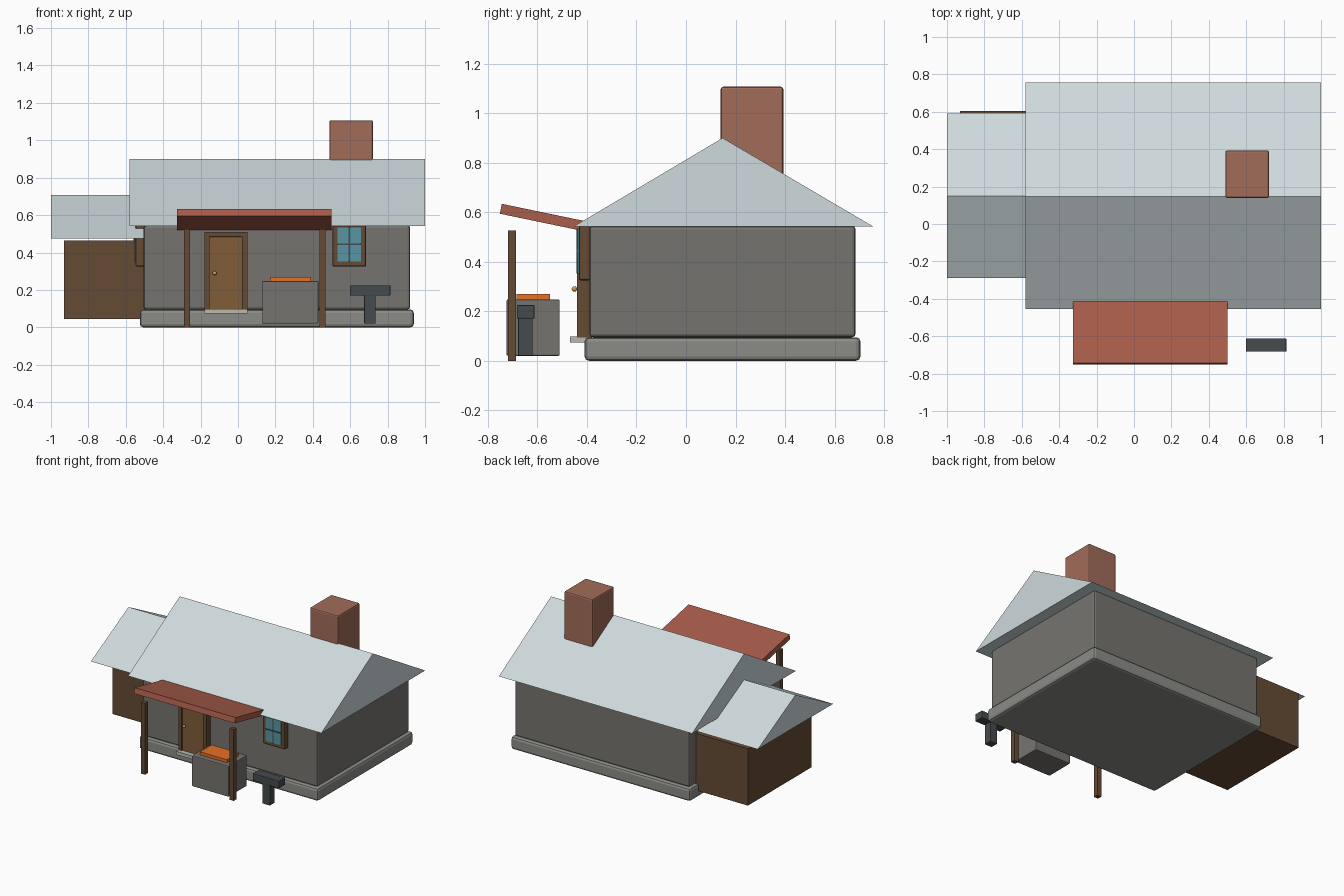
import bpy, bmesh, math

if "Cube" in bpy.data.objects:
    bpy.data.objects.remove(bpy.data.objects["Cube"])

mats = {}
COL = {
    "slate": (0.62, 0.70, 0.72, 1), "brick": (0.36, 0.15, 0.10, 1),
    "timber": (0.13, 0.07, 0.035, 1), "door": (0.22, 0.11, 0.04, 1),
    "awning": (0.40, 0.11, 0.07, 1), "glass": (0.10, 0.30, 0.36, 1),
    "coal": (0.80, 0.16, 0.02, 1), "iron": (0.06, 0.07, 0.075, 1),
    "brass": (0.60, 0.38, 0.08, 1), "wall": (0.18, 0.175, 0.16, 1),
    "stone": (0.26, 0.26, 0.24, 1), "step": (0.5, 0.48, 0.43, 1),
}


def finish(ob, color, bevel=0.0):
    if color not in mats:
        mats[color] = bpy.data.materials.new(color)
        mats[color].diffuse_color = COL[color]
    ob.data.materials.append(mats[color])
    if bevel:
        m = ob.modifiers.new("bevel", 'BEVEL')
        m.width, m.segments = bevel, 2
    return ob


def new_object(name, bm):
    bmesh.ops.recalc_face_normals(bm, faces=bm.faces)
    me = bpy.data.meshes.new(name)
    bm.to_mesh(me)
    bm.free()
    ob = bpy.data.objects.new(name, me)
    bpy.context.collection.objects.link(ob)
    return ob


def box(name, x, y, z, color, bevel=0.0):
    """Box from (min, max) ranges on each axis."""
    bm = bmesh.new()
    bmesh.ops.create_cube(bm, size=1)
    for v in bm.verts:
        v.co = [r[0] if c < 0 else r[1] for r, c in zip((x, y, z), v.co)]
    return finish(new_object(name, bm), color, bevel)


def prism(name, x, profile, color):
    """Extrude a y/z profile along x."""
    bm = bmesh.new()
    f = bm.faces.new([bm.verts.new((x[0], y, z)) for y, z in profile])
    ext = bmesh.ops.extrude_face_region(bm, geom=[f])["geom"]
    for v in ext:
        if isinstance(v, bmesh.types.BMVert):
            v.co.x = x[1]
    return finish(new_object(name, bm), color)


# Main house
box("foundation", (-0.525, 0.94), (-0.41, 0.705), (0, 0.095), "stone", 0.018)
box("walls", (-0.505, 0.92), (-0.39, 0.685), (0.095, 0.545), "wall", 0.014)
prism("main_roof", (-0.58, 1.0), [(-0.455, 0.542), (0.757, 0.542), (0.148, 0.9)], "slate")
box("chimney", (0.488, 0.722), (0.14, 0.393), (0.55, 1.107), "brick", 0.01)

# Side shed
box("shed", (-0.93, -0.46), (-0.135, 0.605), (0.045, 0.465), "timber")
prism("shed_roof", (-1.0, -0.40), [(-0.29, 0.474), (0.59, 0.474), (0.15, 0.708)], "slate")

# Door with frame, knob and step
box("door_frame_left", (-0.18, -0.153), (-0.44, -0.38), (0.095, 0.51), "timber")
box("door_frame_right", (0.022, 0.05), (-0.44, -0.38), (0.095, 0.51), "timber")
box("door_frame_top", (-0.153, 0.022), (-0.44, -0.38), (0.485, 0.51), "timber")
box("door", (-0.153, 0.022), (-0.432, -0.38), (0.095, 0.485), "door", 0.004)
box("door_step", (-0.18, 0.05), (-0.468, -0.40), (0.073, 0.098), "step")
bpy.ops.mesh.primitive_uv_sphere_add(segments=12, ring_count=8, radius=0.011,
                                     location=(-0.125, -0.451, 0.29))
knob = bpy.context.object
knob.name = "door_knob"
finish(knob, "brass")
bpy.ops.object.shade_smooth_by_angle()


# Windows: built around the origin facing -y, then placed
def window(name, loc, turn):
    parts = [
        box(name + "_frame", (-0.09, 0.09), (-0.043, 0.005), (-0.118, 0.112), "timber", 0.008),
        box(name + "_glass", (-0.063, 0.063), (-0.049, -0.02), (-0.09, 0.092), "glass"),
        box(name + "_upright", (-0.004, 0.004), (-0.053, -0.03), (-0.09, 0.092), "iron"),
        box(name + "_crossbar", (-0.063, 0.063), (-0.053, -0.03), (-0.004, 0.004), "iron"),
    ]
    for p in parts:
        p.location = loc
        p.rotation_euler.z = turn


window("front_window", (0.595, -0.39, 0.443), 0)
window("side_window", (-0.505, -0.10, 0.443), -math.pi / 2)

# Porch
prism("porch_roof", (-0.325, 0.5),
      [(-0.752, 0.594), (-0.744, 0.634), (-0.393, 0.561), (-0.401, 0.521)], "awning")
for side, x in (("left", -0.29), ("right", 0.435)):
    box("porch_post_" + side, (x, x + 0.034), (-0.72, -0.686), (0, 0.527), "timber")

# Hearth and anvil
box("hearth", (0.13, 0.43), (-0.725, -0.51), (0.02, 0.248), "wall", 0.006)
box("coals", (0.17, 0.39), (-0.685, -0.55), (0.245, 0.27), "coal")
box("anvil_base", (0.675, 0.735), (-0.678, -0.62), (0.02, 0.175), "iron", 0.003)
box("anvil_top", (0.598, 0.815), (-0.683, -0.612), (0.17, 0.225), "iron", 0.004)

for m in bpy.data.materials:
    if m.users and not m.is_grease_pencil:
        m.use_nodes = True
        m.node_tree.nodes["Principled BSDF"].inputs["Base Color"].default_value = m.diffuse_color
